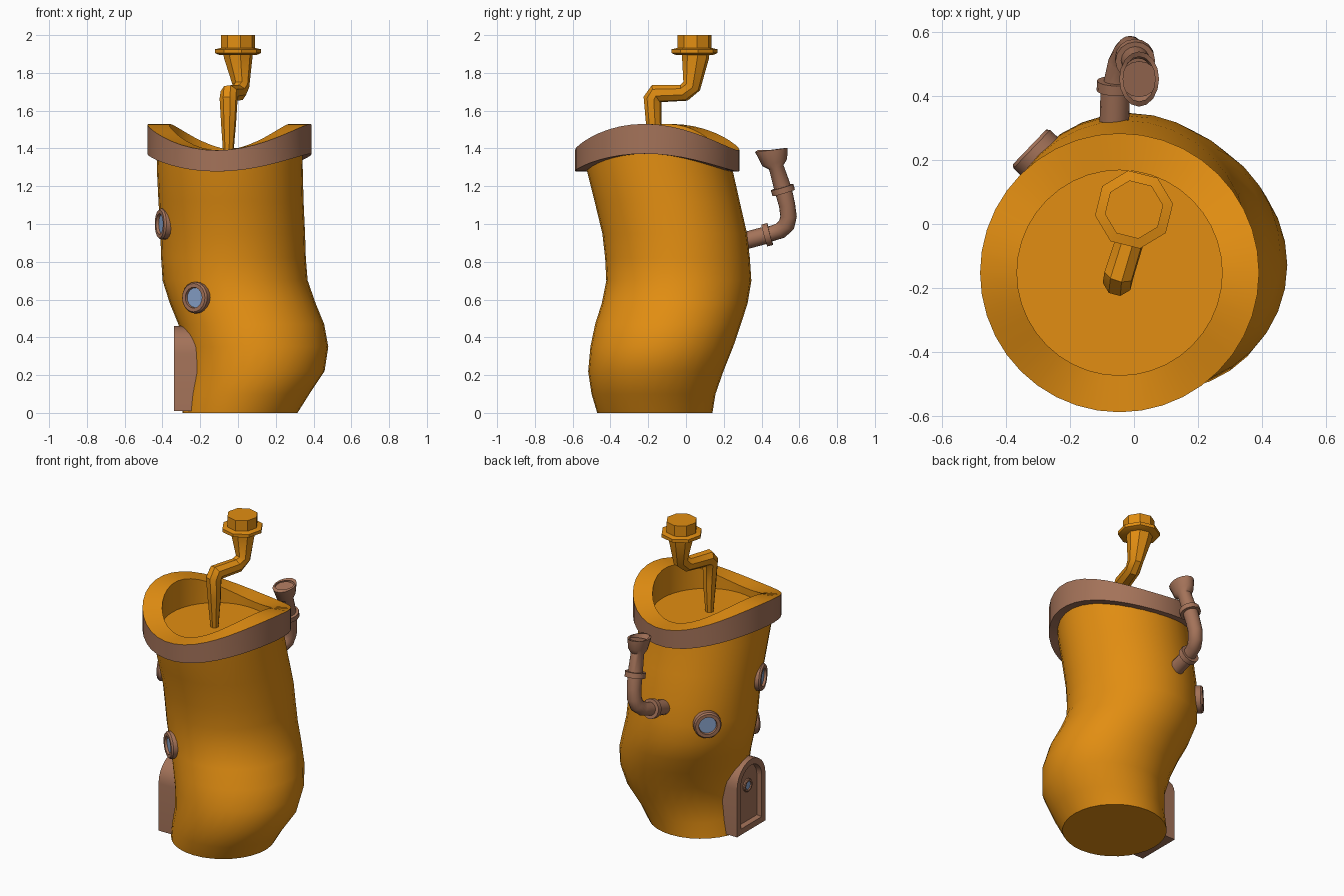
import bpy, math
from mathutils import Vector

if "Cube" in bpy.data.objects:
    bpy.data.objects.remove(bpy.data.objects["Cube"])


def material(name, rgb):
    m = bpy.data.materials.new(name)
    m.diffuse_color = (*rgb, 1)
    m.use_nodes = True
    m.node_tree.nodes["Principled BSDF"].inputs["Base Color"].default_value = m.diffuse_color
    return m


ORANGE = material("orange", (0.76, 0.27, 0.006))
BROWN = material("brown", (0.37, 0.17, 0.10))
GLASS = material("glass", (0.25, 0.37, 0.60))


def loft(name, rings, mat, cap_start=False, cap_end=False, angle=35):
    """Skin a list of equal-length point rings."""
    n = len(rings[0])
    verts = [tuple(p) for ring in rings for p in ring]
    faces = []
    for i in range(len(rings) - 1):
        a, b = i * n, (i + 1) * n
        for j in range(n):
            k = (j + 1) % n
            faces.append((a + j, a + k, b + k, b + j))
    if cap_start:
        faces.append(tuple(reversed(range(n))))
    if cap_end:
        faces.append(tuple(range(len(verts) - n, len(verts))))
    me = bpy.data.meshes.new(name)
    me.from_pydata(verts, [], faces)
    me.materials.append(mat)
    ob = bpy.data.objects.new(name, me)
    bpy.context.collection.objects.link(ob)
    bpy.ops.object.select_all(action='DESELECT')
    ob.select_set(True)
    bpy.context.view_layer.objects.active = ob
    bpy.ops.object.shade_smooth_by_angle(angle=math.radians(angle))
    return ob


def circle(c, t, ru, rv, n, phase=0.0):
    """Ellipse around point c, facing along t."""
    t = Vector(t).normalized()
    u = Vector((1, 0, 0)) - t * t.x
    u = u.normalized() if u.length > 0.01 else Vector((0, 1, 0))
    v = t.cross(u)
    out = []
    for i in range(n):
        a = math.tau * i / n + phase
        out.append(Vector(c) + u * ru * math.cos(a) + v * rv * math.sin(a))
    return out


def lathe(name, c, t, profile, mat, n, cap_start=False, cap_end=False, phase=0.0):
    """Profile of (radius, height) turned about axis t."""
    t = Vector(t).normalized()
    return loft(name, [circle(Vector(c) + t * h, t, r, r, n, phase) for r, h in profile],
                mat, cap_start, cap_end)


def tube(name, path, mat, n, phase=0.0, cap_end=True):
    """Mitred tube along points (x, y, z, ru, rv)."""
    pts = [Vector(p[:3]) for p in path]
    rings = []
    for i, p in enumerate(path):
        d0 = (pts[i] - pts[max(i - 1, 0)]).normalized()
        d1 = (pts[min(i + 1, len(pts) - 1)] - pts[i]).normalized()
        t = (d0 + d1).normalized()
        miter = max(t.dot(d1 if d1.length else d0), 0.6)
        rings.append(circle(pts[i], t, p[3], p[4] / miter, n, phase))
    return loft(name, rings, mat, True, cap_end)


# Bulging, leaning body: (z, centre x, centre y, radius)
BODY = [(0, .01, -.165, .305), (.1, .05, -.172, .328), (.22, .1, -.16, .358),
        (.35, .1, -.128, .378), (.47, .07, -.095, .386), (.58, .025, -.06, .386),
        (.7, -.015, -.038, .384), (.82, -.024, -.045, .383), (.95, -.028, -.06, .383),
        (1.12, -.037, -.1, .384), (1.28, -.043, -.138, .386), (1.38, -.045, -.155, .386)]
loft("body", [circle((x, y, z), (0, 0, 1), r, r, 32) for z, x, y, r in BODY],
     ORANGE, True, False, 50)


# Saddle-shaped rim with a sunken lid
def saddle(r, mid, amp, n=40):
    out = []
    for i in range(n):
        a = math.tau * i / n
        z = mid + amp * math.cos(2 * (a + math.radians(9)))
        out.append((-.045 + r * math.cos(a), -.152 + r * math.sin(a), z))
    return out


loft("rim_band", [saddle(.375, 1.325, .047), saddle(.435, 1.325, .047),
                  saddle(.435, 1.46, .07)], BROWN)
loft("top_lid", [saddle(.435, 1.46, .07), saddle(.32, 1.46, .07),
                 saddle(.32, 1.345, 0)], ORANGE, False, True)

# Crooked eight-sided stem and its cap
tube("stem", [(-.052, -.165, 1.33, .024, .024), (-.05, -.17, 1.53, .04, .042),
              (-.05, -.177, 1.66, .048, .047), (-.046, -.155, 1.69, .048, .047),
              (.0, -.01, 1.695, .045, .044), (.015, .03, 1.73, .045, .046),
              (.002, .05, 1.88, .076, .072), (0, .05, 1.91, .08, .076)],
     ORANGE, 8, .15)
lathe("stem_cap", (0, .045, 0), (0, 0, 1),
      [(.1, 1.895), (.123, 1.905), (.123, 1.925), (.092, 1.932), (.092, 2.0)],
      ORANGE, 8, True, True, .15)

# Bent chimney pipe with oval mouth
tube("chimney_pipe", [(-.06, .29, .905, .04, .04), (-.055, .44, .945, .04, .04),
                      (-.04, .5, .965, .042, .042), (-.022, .532, .995, .043, .043),
                      (-.012, .543, 1.04, .043, .043), (-.004, .535, 1.1, .043, .043),
                      (.003, .515, 1.18, .045, .046), (.012, .478, 1.3, .04, .04),
                      (.014, .47, 1.325, .052, .068), (.016, .452, 1.392, .062, .086),
                      (.016, .452, 1.393, .05, .07)], BROWN, 16, cap_end=False)
lathe("chimney_bowl", (.016, .452, 1.375), (.02, -.26, .96), [(.058, 0), (.058, .001)],
      BROWN, 16, True, True)
for i, (c, t, r) in enumerate([((-.06, .36, .924), (.03, .96, .26), .046),
                               ((-.056, .43, .943), (.03, .96, .26), .06),
                               ((.003, .513, 1.18), (.06, -.28, .95), .062)]):
    h = .06 if i == 0 else .016
    lathe(f"chimney_collar_{i + 1}", c, t, [(r, -h), (r, h)], BROWN, 16, True, True)


# Round windows
def window(name, c, n, s=1.0):
    lathe(name + "_frame", c, n, [(.083 * s, -.06 * s), (.083 * s, .012 * s), (.075 * s, .022 * s),
                                  (.055 * s, .022 * s), (.051 * s, .004 * s)], BROWN, 20)
    lathe(name + "_glass", c, n, [(.053 * s, 0), (.053 * s, .008 * s)], GLASS, 20, False, True)


window("front_window", (-.222, -.365, .61), (-.60, -.80, 0))
window("side_window", (-.395, -.195, 1.0), (-.94, -.33, 0))
window("back_window", (-.31, .225, .83), (-.72, .69, 0))


# Arched door with raised frame and porthole
def arch(x, inset, n=12):
    w, base, spring = .145 - inset, .01 + inset, .315
    pts = [(x, -.18 + w, base), (x, -.18 - w, base)]
    for i in range(n + 1):
        a = math.pi * i / n
        pts.append((x, -.18 - w * math.cos(a), spring + w * math.sin(a)))
    return pts


loft("door", [arch(-.18, 0), arch(-.34, 0), arch(-.34, .038), arch(-.31, .045)],
     BROWN, True, True)
window("door_window", (-.312, -.18, .285), (-1, 0, 0), .5)
